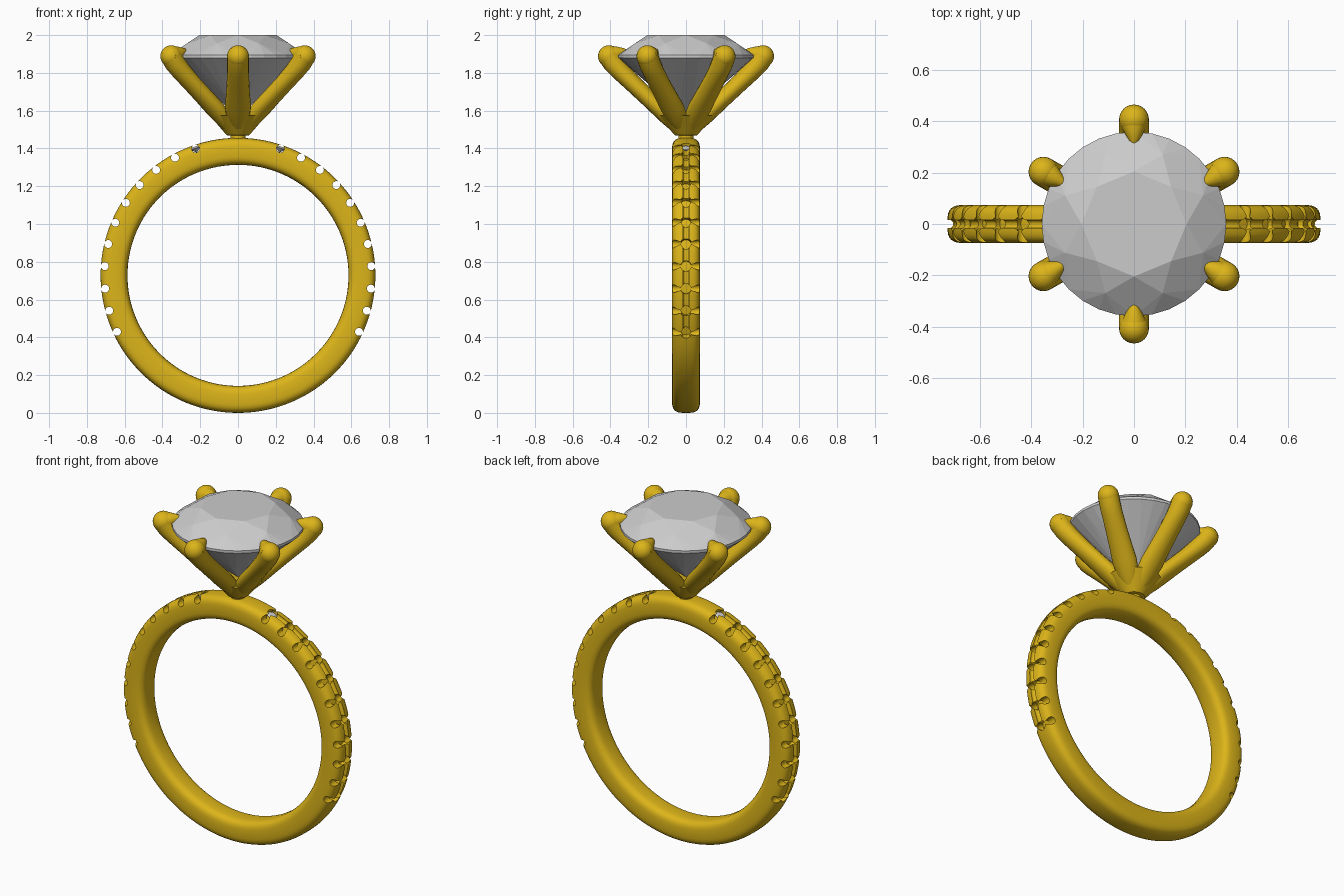
import bpy, bmesh
from math import sin, cos, pi, radians
from mathutils import Matrix, Vector

if "Cube" in bpy.data.objects:
    bpy.data.objects.remove(bpy.data.objects["Cube"])

CZ = 0.728                                   # height of the band's centre
gold = bpy.data.materials.new("gold")
gold.diffuse_color = (0.72, 0.46, 0.01, 1)
gold.use_nodes = True
gold.node_tree.nodes["Principled BSDF"].inputs["Base Color"].default_value = gold.diffuse_color


def finish(name, bm, mat=None, smooth=None):
    bmesh.ops.recalc_face_normals(bm, faces=bm.faces)
    me = bpy.data.meshes.new(name)
    bm.to_mesh(me)
    bm.free()
    ob = bpy.data.objects.new(name, me)
    bpy.context.collection.objects.link(ob)
    if mat:
        me.materials.append(mat)
    if smooth:
        shade(ob, smooth)
    return ob


def shade(ob, angle):
    bpy.ops.object.select_all(action='DESELECT')
    bpy.context.view_layer.objects.active = ob
    ob.select_set(True)
    bpy.ops.object.shade_smooth_by_angle(angle=radians(angle))


def loft(bm, rings, closed=False):
    rows = [[bm.verts.new(p) for p in ring] for ring in rings]
    n = len(rows[0])
    for a, b in zip(rows, rows[1:] + rows[:1] if closed else rows[1:]):
        for i in range(n):
            j = (i + 1) % n
            bm.faces.new((a[i], a[j], b[j], b[i]))
    if not closed:
        bm.faces.new(rows[0])
        bm.faces.new(rows[-1])


def polar(r, a, y=0.0):
    return Vector((r * cos(a), y, CZ + r * sin(a)))


# Band: soft rounded-square section swept round the finger
def spow(v, e):
    return abs(v) ** e * (1 if v >= 0 else -1)


section = [(0.6565 + 0.0715 * spow(cos(t), 0.6), 0.074 * spow(sin(t), 0.6))
           for t in [2 * pi * i / 32 for i in range(32)]]
bm = bmesh.new()
loft(bm, [[polar(r, 2 * pi * k / 144 + 0.01, y) for r, y in section]
          for k in range(144)], closed=True)
band = finish("band", bm, gold)

# Cutters: cross notches, round stone seats and a groove along each shoulder
right = [radians(-25 + 9.65 * k) for k in range(11)]
angles = right + [pi - a for a in right]
notches, seats, grooves = bmesh.new(), bmesh.new(), bmesh.new()
for a in angles:
    bmesh.ops.create_cone(notches, cap_ends=True, segments=20, radius1=0.021,
                          radius2=0.021, depth=0.3,
                          matrix=Matrix.Translation(polar(0.707, a)) @ Matrix.Rotation(pi / 2, 4, 'X'))
    bmesh.ops.create_cone(seats, cap_ends=True, segments=20, radius1=0.028,
                          radius2=0.028, depth=0.08,
                          matrix=Matrix.Translation(polar(0.725, a)) @ Matrix.Rotation(pi / 2 - a, 4, 'Y'))
for flip in (False, True):
    rings = []
    for k in range(49):
        a = radians(-26 + 98 * k / 48)
        a = pi - a if flip else a
        rings.append([polar(0.723 + 0.018 * cos(t), a, 0.017 * sin(t))
                      for t in [2 * pi * i / 12 for i in range(12)]])
    loft(grooves, rings)

for name, cut in (("notch_cutter", notches), ("seat_cutter", seats), ("groove_cutter", grooves)):
    cutter = finish(name, cut)
    cutter.hide_render = True
    mod = band.modifiers.new(name, 'BOOLEAN')
    mod.operation, mod.solver, mod.object = 'DIFFERENCE', 'EXACT', cutter
    bpy.context.view_layer.objects.active = band
    bpy.ops.object.modifier_apply(modifier=name)
    bpy.data.objects.remove(cutter)
band.data.materials.clear()
band.data.materials.append(gold)
shade(band, 35)


# Stones: round brilliant cut as the hull of its facet corners, girdle at z = 0
def brilliant(name, matrix):
    bm = bmesh.new()

    def ring(n, r, z, off=0.0):
        for i in range(n):
            a = 2 * pi * i / n + off
            bm.verts.new((r * cos(a), r * sin(a), z))
    ring(8, 0.205, 0.115)                    # table
    ring(8, 0.292, 0.071, pi / 8)            # crown
    ring(32, 0.36, 0.010)                    # girdle
    ring(32, 0.36, -0.005)
    ring(8, 0.081, -0.2505, pi / 8)          # pavilion
    bm.verts.new((0, 0, -0.315))
    bmesh.ops.convex_hull(bm, input=bm.verts[:])
    bmesh.ops.dissolve_limit(bm, angle_limit=radians(1), verts=bm.verts[:], edges=bm.edges[:])
    bm.transform(matrix)
    return finish(name, bm)


brilliant("centre_stone", Matrix.Translation((0, 0, 1.885)))
for side, a in (("right", right[-1]), ("left", pi - right[-1])):
    brilliant("accent_stone_" + side, Matrix.Translation(polar(0.71, a))
              @ Matrix.Rotation(pi / 2 - a, 4, 'Y') @ Matrix.Scale(0.078, 4))


# Prongs: stations are (radius, height, half thickness, half width)
def tube(bm, stations, rot):
    rings = []
    for i, (r, z, th, w) in enumerate(stations):
        p, q = stations[max(i - 1, 0)], stations[min(i + 1, len(stations) - 1)]
        d = Vector((q[0] - p[0], 0, q[1] - p[1])).normalized()
        nrm = Vector((d.z, 0, -d.x))
        rings.append([rot @ (Vector((r, 0, z)) + nrm * th * cos(t) + Vector((0, w * sin(t), 0)))
                      for t in [2 * pi * k / 20 for k in range(20)]])
    loft(bm, rings)


shaft = [(0.03, 1.49, 0.028, 0.03), (0.06, 1.53, 0.040, 0.045), (0.10, 1.57, 0.044, 0.062),
         (0.15, 1.62, 0.046, 0.069), (0.21, 1.677, 0.046, 0.064), (0.28, 1.743, 0.047, 0.060),
         (0.35, 1.812, 0.051, 0.058), (0.385, 1.852, 0.055, 0.058), (0.408, 1.888, 0.057, 0.058)]
claw = [(0.412, 1.888, 0.057, 0.058), (0.385, 1.895, 0.050, 0.051), (0.355, 1.904, 0.036, 0.036),
        (0.325, 1.911, 0.020, 0.020), (0.307, 1.913, 0.007, 0.007)]
for k in range(6):
    rot = Matrix.Rotation(radians(30 + 60 * k), 4, 'Z')
    bm = bmesh.new()
    tube(bm, shaft, rot)
    tube(bm, claw, rot)
    bmesh.ops.create_uvsphere(bm, u_segments=24, v_segments=14, radius=0.058,
                              matrix=rot @ Matrix.Translation((0.408, 0, 1.888)))
    finish("prong_%d" % (k + 1), bm, gold, 50)

# Head base: solid cone where the prongs meet, and the neck onto the band
bm = bmesh.new()
loft(bm, [[(r * cos(t), r * sin(t), z) for t in [2 * pi * i / 32 for i in range(32)]]
          for r, z in ((0.04, 1.43), (0.04, 1.468), (0.06, 1.47), (0.15, 1.575))])
finish("head_base", bm, gold, 35)
